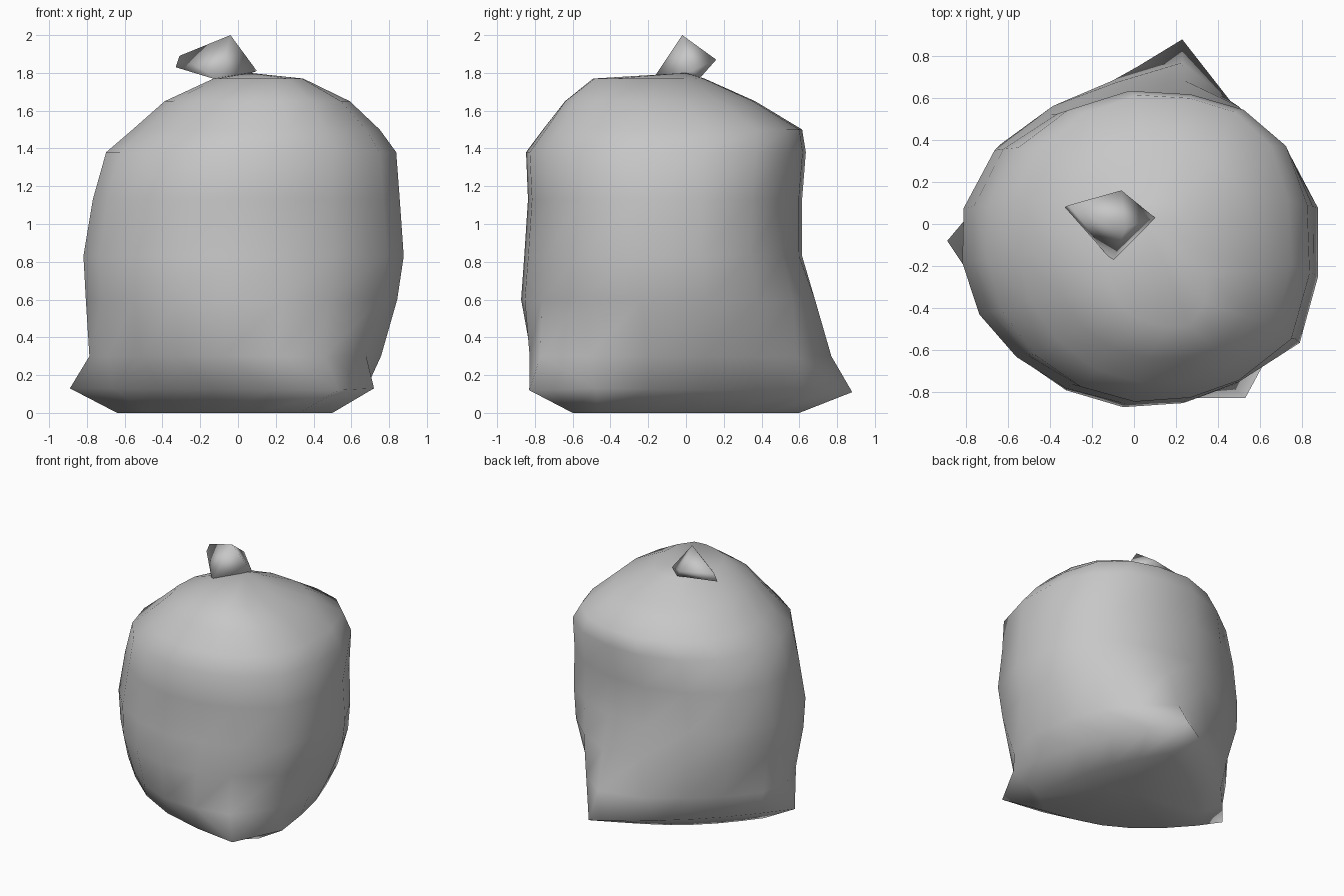
import bpy, bmesh, math

cube = bpy.data.objects.get("Cube")
if cube:
    bpy.data.objects.remove(cube, do_unlink=True)

# Plain grey plastic
grey = bpy.data.materials.new("grey_plastic")
grey.use_nodes = True
colour = (0.57, 0.57, 0.57, 1)
grey.diffuse_color = colour
grey.node_tree.nodes["Principled BSDF"].inputs["Base Color"].default_value = colour


def finish(bm, name):
    bmesh.ops.recalc_face_normals(bm, faces=bm.faces)
    mesh = bpy.data.meshes.new(name)
    bm.to_mesh(mesh)
    bm.free()
    mesh.materials.append(grey)
    for poly in mesh.polygons:
        poly.use_smooth = True
    obj = bpy.data.objects.new(name, mesh)
    bpy.context.collection.objects.link(obj)
    return obj


# Three-cornered outlines: the floor, and the pinched hem just above it
CORNER_STEPS = (5, 1, 5, 6)
FLOOR = [(-0.64, -0.06), (0.33, -0.6), (0.5, -0.46), (0.18, 0.6)]
HEM = [(-0.89, -0.08, 0.13), (0.53, -0.83, 0.12), (0.72, -0.48, 0.13), (0.23, 0.88, 0.11)]
FLOOR_BULGES = (0.13, 0, 0.08, 0.08)
HEM_BULGES = (0.2, 0, 0.1, 0.08)

# Upper cross-sections: height, then x and y limits
RINGS = [
    (0.3, -0.8, 0.79, -0.84, 0.69),
    (0.6, -0.81, 0.85, -0.88, 0.68),
    (0.83, -0.82, 0.88, -0.86, 0.62),
    (1.13, -0.77, 0.86, -0.84, 0.62),
    (1.38, -0.7, 0.84, -0.85, 0.64),
    (1.5, -0.56, 0.75, -0.76, 0.62),
    (1.65, -0.39, 0.59, -0.64, 0.37),
    (1.77, -0.13, 0.34, -0.47, 0.1),
]
# Creases and swellings: angle, height, amount, angular width, height width
BUMPS = [
    (75, 0.25, 0.15, 18, 0.3),
    (-57, 0.2, 0.1, 16, 0.2),
    (130, 0.2, -0.15, 28, 0.3),
    (-130, 0.2, -0.11, 30, 0.3),
    (15, 0.2, -0.1, 25, 0.25),
    (-35, 0.9, 0.08, 18, 0.6),
    (-40, 1.55, 0.05, 25, 0.2),
    (-50, 1.77, 0.25, 28, 0.1),
    (45, 1.0, 0.05, 18, 0.4),
    (45, 1.48, 0.07, 18, 0.2),
    (18, 0.9, 0.03, 15, 0.5),
    (150, 1.0, 0.05, 20, 0.5),
    (-130, 1.0, -0.02, 20, 0.5),
]
ANGLES = [185, 205, 225, 245, 265, 285, 303, 326, 350,
          375, 397, 416, 435, 457, 480, 502, 525]


def swell(angle, z):
    total = 1
    for a, h, amount, wide, tall in BUMPS:
        turn = (angle - a + 180) % 360 - 180
        total += amount * math.exp(-(turn / wide) ** 2 - ((z - h) / tall) ** 2)
    return total


def cornered(corners, bulges):
    """Walk round the corners, bowing each side slightly outwards."""
    points = []
    for i, (steps, bulge) in enumerate(zip(CORNER_STEPS, bulges)):
        a, b = corners[i], corners[(i + 1) % len(corners)]
        dx, dy = b[0] - a[0], b[1] - a[1]
        length = math.hypot(dx, dy)
        for k in range(steps):
            t = k / steps
            out = bulge * math.sin(math.pi * t) / length
            z = a[2] + (b[2] - a[2]) * t
            points.append((a[0] + dx * t + dy * out, a[1] + dy * t - dx * out, z))
    return points


def rounded(z, x0, x1, y0, y1):
    points = []
    for angle in ANGLES:
        t, r = math.radians(angle), swell(angle, z)
        points.append(((x0 + x1) / 2 + (x1 - x0) / 2 * r * math.cos(t),
                       (y0 + y1) / 2 + (y1 - y0) / 2 * r * math.sin(t), z))
    return points


# Bag body
bm = bmesh.new()
outlines = [cornered([(x, y, 0) for x, y in FLOOR], FLOOR_BULGES), cornered(HEM, HEM_BULGES)]
outlines += [rounded(*ring) for ring in RINGS]
loops = [[bm.verts.new(p) for p in outline] for outline in outlines]
count = len(ANGLES)
for low, high in zip(loops, loops[1:]):
    for i in range(count):
        j = (i + 1) % count
        bm.faces.new((low[i], low[j], high[j], high[i]))
for loop, centre in ((loops[0], (0, 0, 0)), (loops[-1], (0.06, 0, 1.8))):
    hub = bm.verts.new(centre)
    for i in range(count):
        bm.faces.new((loop[i], loop[(i + 1) % count], hub))
finish(bm, "bag_body")

# Gathered, folded-over tie at the top
bm = bmesh.new()
for point in [(0.1, 0.03, 1.81), (-0.1, -0.18, 1.76), (-0.12, 0, 1.77),
              (0.02, 0.08, 1.78), (-0.04, -0.02, 2.0), (-0.31, 0.09, 1.89),
              (-0.33, 0.08, 1.83), (-0.06, 0.16, 1.87)]:
    bm.verts.new(point)
bmesh.ops.convex_hull(bm, input=bm.verts)
finish(bm, "tied_top")
